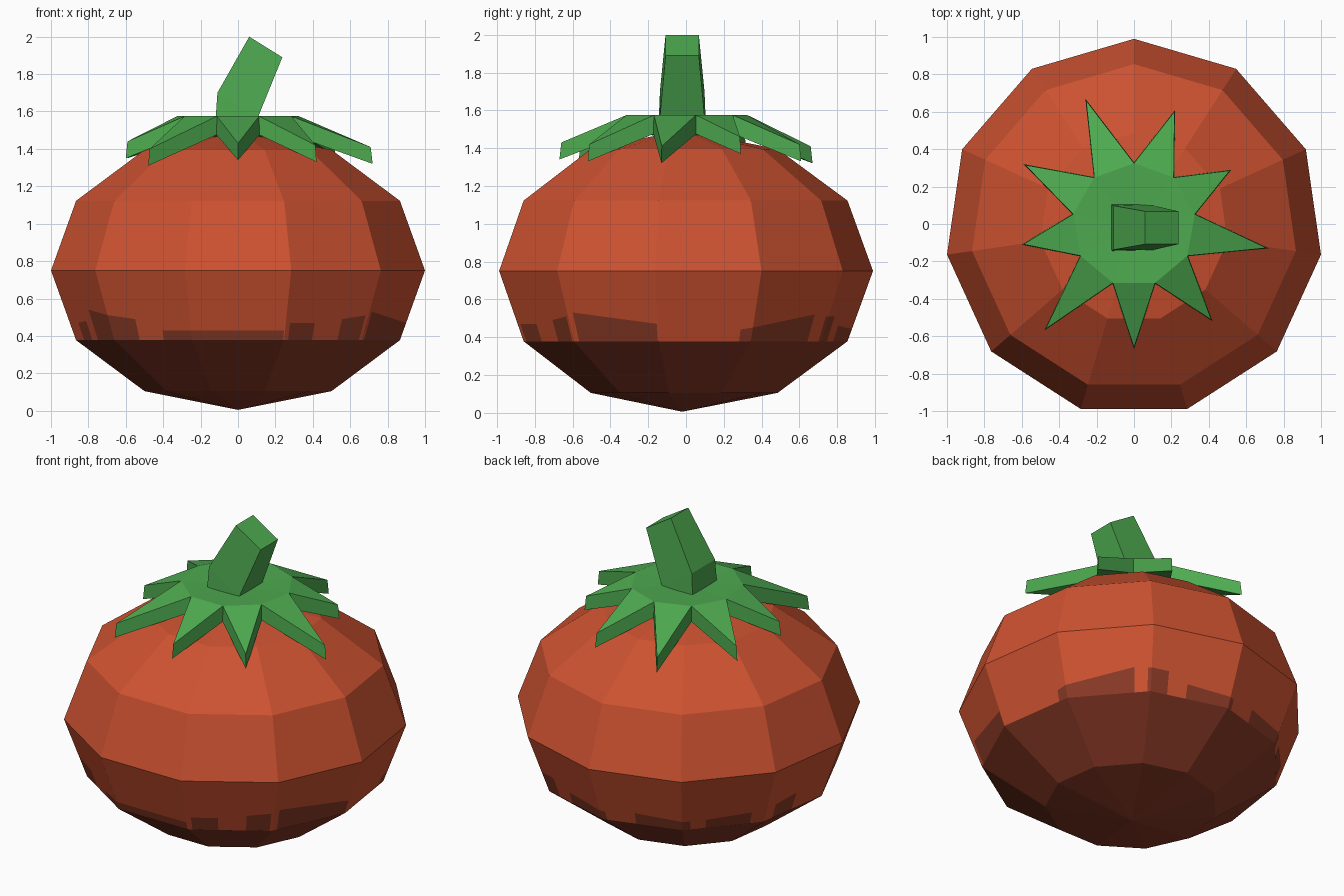
import bpy, bmesh
from math import sin, cos, tan, atan2, radians, pi

if "Cube" in bpy.data.objects:
    bpy.data.objects.remove(bpy.data.objects["Cube"])


def material(name, rgb):
    m = bpy.data.materials.new(name)
    m.diffuse_color = (*rgb, 1)
    m.use_nodes = True
    m.node_tree.nodes["Principled BSDF"].inputs["Base Color"].default_value = m.diffuse_color
    return m


RED = material("tomato red", (0.61, 0.084, 0.03))
DARK = material("dark underside red", (0.25, 0.042, 0.019))
GREEN = material("leaf green", (0.075, 0.40, 0.08))


def finish(bm, name, mats):
    bmesh.ops.remove_doubles(bm, verts=bm.verts[:], dist=1e-5)
    bmesh.ops.recalc_face_normals(bm, faces=bm.faces[:])
    me = bpy.data.meshes.new(name)
    bm.to_mesh(me)
    bm.free()
    for m in mats:
        me.materials.append(m)
    ob = bpy.data.objects.new(name, me)
    bpy.context.collection.objects.link(ob)
    return ob


# --- body: squashed 11-sided sphere with a ragged dark underside ---
N, R, H, ZC, YC = 11, 1.01, 0.745, 0.75, -0.02
STEP = 360 / N
LEVELS = [(R * sin(pi * i / 6), ZC - H * cos(pi * i / 6)) for i in range(7)]


def ring_point(deg, r, z):
    """Point at an azimuth on the flat-sided ring of radius r."""
    off = (deg - 90) % STEP - STEP / 2
    d = r * cos(radians(STEP / 2)) / cos(radians(off))
    return (d * cos(radians(deg)), YC + d * sin(radians(deg)), z)


# dark patches above the underside edge: start and end azimuth, top heights
PATCHES = [(-165, -158, .47, .48), (-153, -128.5, .54, .49),
           (-118, -74, .43, .43), (-72, -62, .47, .47), (-51, -42, .49, .51),
           (-39, -8.5, .53, .47), (20.5, 51, .44, .52), (56, 64, .51, .51),
           (72, 92, .46, .44), (104, 126, .46, .44), (132, 150, .44, .46),
           (160, 171, .48, .50)]

bm = bmesh.new()


def quad(points, mat):
    f = bm.faces.new([bm.verts.new(p) for p in points])
    f.material_index = mat


def band(a0, a1, lo0, lo1, hi0, hi1, mat):
    """Part of the lower band between two azimuths, heights given per side."""
    def p(a, z):
        (r0, z0), (r1, z1) = LEVELS[2], LEVELS[3]
        return ring_point(a, r0 + (r1 - r0) * (z - z0) / (z1 - z0), z)
    quad([p(a0, lo0), p(a1, lo1), p(a1, hi1), p(a0, hi0)], mat)


for k in range(N):
    a0 = 90 + k * STEP
    a1 = a0 + STEP
    for i in range(6):
        (r0, z0), (r1, z1) = LEVELS[i], LEVELS[i + 1]
        mat = 1 if i < 2 else 0
        if i == 2:
            # split the side at the patch borders
            cuts = {a0, a1}
            for s, e, _, _ in PATCHES:
                for a in (s, e, s + 360, e + 360):
                    if a0 < a < a1:
                        cuts.add(a)
            cuts = sorted(cuts)
            for b0, b1 in zip(cuts, cuts[1:]):
                mid = (b0 + b1) / 2
                t0 = t1 = None
                for s, e, zs, ze in PATCHES:
                    for w in (0, 360):
                        if s + w < mid < e + w:
                            t0 = zs + (ze - zs) * (b0 - s - w) / (e - s)
                            t1 = zs + (ze - zs) * (b1 - s - w) / (e - s)
                if t0 is None:
                    band(b0, b1, z0, z0, z1, z1, 0)
                else:
                    band(b0, b1, z0, z0, t0, t1, 1)
                    band(b0, b1, t0, t1, z1, z1, 0)
        elif i == 0:
            quad([(0, YC, z0), ring_point(a1, r1, z1), ring_point(a0, r1, z1)], mat)
        elif i == 5:
            quad([ring_point(a0, r0, z0), ring_point(a1, r0, z0), (0, YC, z1)], mat)
        else:
            quad([ring_point(a0, r0, z0), ring_point(a1, r0, z0),
                  ring_point(a1, r1, z1), ring_point(a0, r1, z1)], mat)
finish(bm, "tomato_body", [RED, DARK])

# --- calyx: nine-sided disc with a drooping pointed leaf on every side ---
TIPS = [(.22, .61, 1.42), (.52, .29, 1.46), (.72, -.13, 1.41),
        (.42, -.52, 1.42), (0, -.67, 1.43), (-.48, -.57, 1.40),
        (-.60, -.11, 1.44), (-.59, .32, 1.44), (-.26, .67, 1.41)]
bm = bmesh.new()
layers = []
for drop, grow in ((0, .985), (.1, 1.0)):
    inner = []
    for k in range(9):
        a = radians(90 - 40 * k)
        inner.append(bm.verts.new((.335 * grow * cos(a), -.005 + .335 * grow * sin(a), 1.575 - drop)))
    tips = [bm.verts.new((x * grow, y * grow, z - drop * .9)) for x, y, z in TIPS]
    centre = bm.verts.new((0, -.01, 1.56 - drop))
    for k in range(9):
        n = (k + 1) % 9
        bm.faces.new((centre, inner[n], inner[k]))
        bm.faces.new((inner[k], inner[n], tips[k]))
    layers.append((inner, tips))
(it, tt), (ib, tb) = layers
for k in range(9):
    n = (k + 1) % 9
    bm.faces.new((it[k], tt[k], tb[k], ib[k]))
    bm.faces.new((tt[k], it[n], ib[n], tb[k]))
finish(bm, "leaf_crown", [GREEN])

# --- stem: square section, bent to +x and cut off at a slant ---
# each section: left x, left z, right x, right z, half depth
SECTIONS = [(-.125, 1.48, .105, 1.48, .127), (-.11, 1.70, .105, 1.565, .118),
            (.06, 2.0, .237, 1.89, .088)]
bm = bmesh.new()
rings = [[bm.verts.new(p) for p in ((xl, YC - h, zl), (xr, YC - h, zr),
                                    (xr, YC + h, zr), (xl, YC + h, zl))]
         for xl, zl, xr, zr, h in SECTIONS]
for lo, hi in zip(rings, rings[1:]):
    for k in range(4):
        n = (k + 1) % 4
        bm.faces.new((lo[k], lo[n], hi[n], hi[k]))
bm.faces.new(rings[0][::-1])
bm.faces.new(rings[-1])
finish(bm, "stem", [GREEN])
